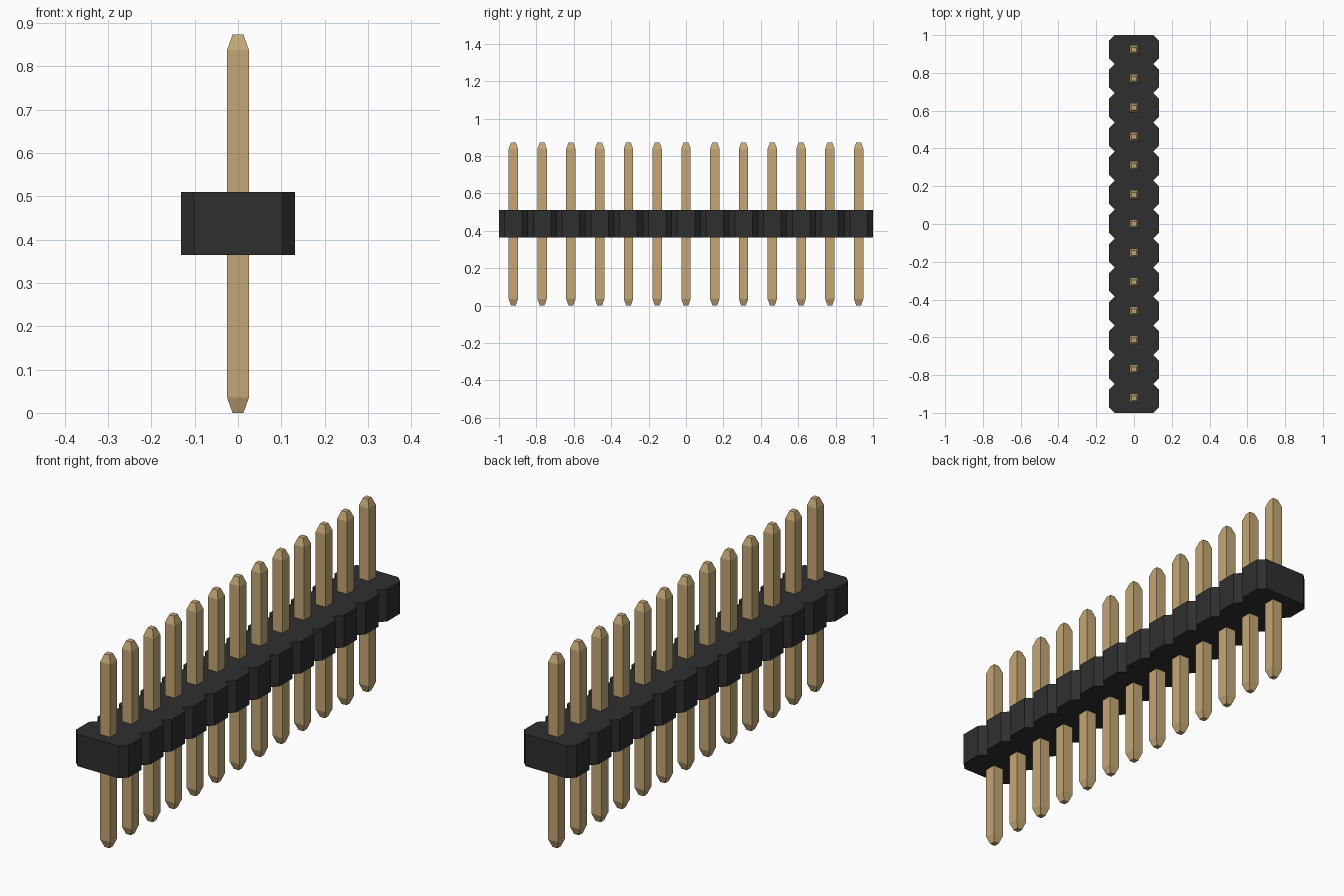
import bpy, bmesh

cube = bpy.data.objects.get("Cube")
if cube:
    bpy.data.objects.remove(cube)

COUNT = 13
PITCH = 2 / COUNT
HALF_W, CHAMFER = 0.132, 0.03       # housing half width and corner cut
Z_LOW, Z_HIGH = 0.365, 0.51         # housing bottom and top
PIN_R, TIP_R, TAPER, PIN_H = 0.025, 0.0125, 0.035, 0.873


def material(name, color):
    m = bpy.data.materials.new(name)
    m.use_nodes = True
    m.diffuse_color = color
    m.node_tree.nodes["Principled BSDF"].inputs["Base Color"].default_value = color
    return m


def loft(name, rings, mat):
    """Closed solid through a stack of rings with equal point counts."""
    bm = bmesh.new()
    loops = [[bm.verts.new(p) for p in ring] for ring in rings]
    n = len(loops[0])
    for a, b in zip(loops, loops[1:]):
        for i in range(n):
            j = (i + 1) % n
            bm.faces.new((a[i], a[j], b[j], b[i]))
    bm.faces.new(loops[0][::-1])
    bm.faces.new(loops[-1])
    bmesh.ops.recalc_face_normals(bm, faces=bm.faces)
    mesh = bpy.data.meshes.new(name)
    bm.to_mesh(mesh)
    bm.free()
    mesh.materials.append(mat)
    return mesh


def place(name, mesh, y=0):
    obj = bpy.data.objects.new(name, mesh)
    obj.location.y = y
    bpy.context.collection.objects.link(obj)


black = material("black plastic", (0.028, 0.028, 0.028, 1))
gold = material("gold metal", (0.55, 0.39, 0.18, 1))

# Housing: a strip of chamfered cells with a V notch at each joint
side = [(HALF_W - CHAMFER, -1)]
for i in range(COUNT):
    y0 = -1 + i * PITCH
    side += [(HALF_W, y0 + CHAMFER), (HALF_W, y0 + PITCH - CHAMFER),
             (HALF_W - CHAMFER, y0 + PITCH)]
outline = side + [(-x, y) for x, y in reversed(side)]
place("housing", loft("housing", [[(x, y, z) for x, y in outline]
                                  for z in (Z_LOW, Z_HIGH)], black))

# Pins: square posts with tapered ends, one per cell
levels = [(0, TIP_R), (TAPER, PIN_R), (PIN_H - TAPER, PIN_R), (PIN_H, TIP_R)]
pin = loft("pin", [[(-r, -r, z), (r, -r, z), (r, r, z), (-r, r, z)]
                   for z, r in levels], gold)
for i in range(COUNT):
    place(f"pin_{i + 1}", pin, -1 + (i + 0.5) * PITCH)
